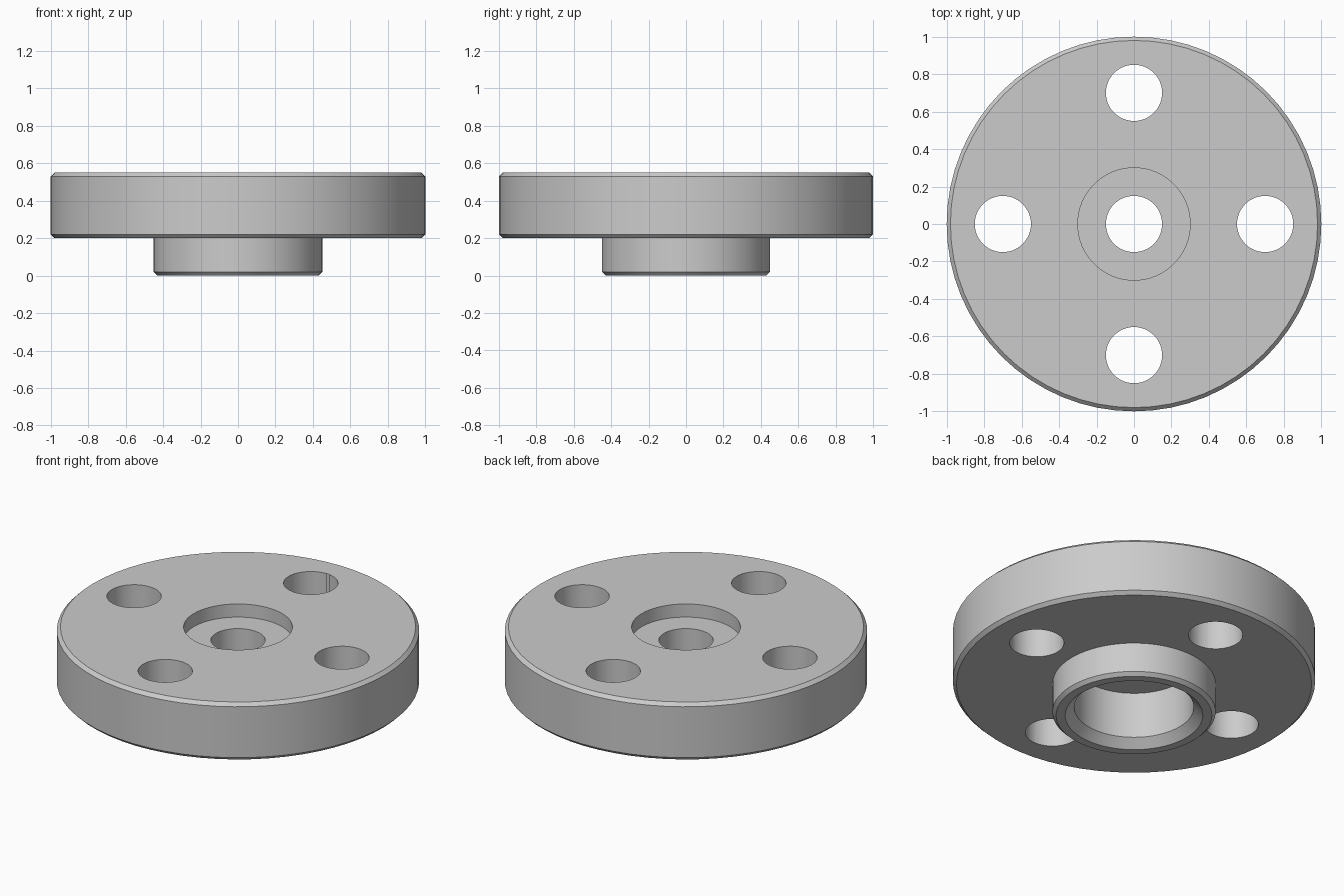
import bpy, bmesh, math

if "Cube" in bpy.data.objects:
    bpy.data.objects.remove(bpy.data.objects["Cube"])

SEGMENTS = 64

grey = bpy.data.materials.new("plain_grey")
grey.diffuse_color = (0.6, 0.6, 0.6, 1.0)
grey.use_nodes = True
grey.node_tree.nodes["Principled BSDF"].inputs["Base Color"].default_value = grey.diffuse_color


def lathe(name, profile):
    """Revolve a closed (radius, height) profile around z."""
    bm = bmesh.new()
    rings = []
    for i in range(SEGMENTS):
        a = 2 * math.pi * i / SEGMENTS
        rings.append([bm.verts.new((r * math.cos(a), r * math.sin(a), z)) for r, z in profile])
    n = len(profile)
    for i in range(SEGMENTS):
        p, q = rings[i], rings[(i + 1) % SEGMENTS]
        for j in range(n):
            k = (j + 1) % n
            bm.faces.new((p[j], q[j], q[k], p[k]))
    bmesh.ops.recalc_face_normals(bm, faces=bm.faces)
    mesh = bpy.data.meshes.new(name)
    bm.to_mesh(mesh)
    bm.free()
    obj = bpy.data.objects.new(name, mesh)
    bpy.context.collection.objects.link(obj)
    mesh.materials.append(grey)
    return obj


# Flange disc with hub, top counterbore, centre hole and chamfered lower bore
flange = lathe("hub_flange", [
    (0.15, 0.47), (0.30, 0.47), (0.30, 0.55),
    (0.98, 0.55), (1.00, 0.53), (1.00, 0.22), (0.98, 0.20),
    (0.45, 0.20), (0.45, 0.02), (0.43, 0.00),
    (0.38, 0.00), (0.33, 0.05), (0.33, 0.33), (0.15, 0.33),
])

# Four bolt holes
cutters = []
for i in range(4):
    a = i * math.pi / 2
    bpy.ops.mesh.primitive_cylinder_add(vertices=48, radius=0.15, depth=1.0,
                                        location=(0.7 * math.cos(a), 0.7 * math.sin(a), 0.4))
    cutter = bpy.context.object
    cutter.name = "bolt_hole_cutter"
    cutter.hide_render = True
    cutter.data.materials.append(grey)
    cutters.append(cutter)

bpy.ops.object.select_all(action='DESELECT')
bpy.context.view_layer.objects.active = flange
flange.select_set(True)
for cutter in cutters:
    mod = flange.modifiers.new("bolt_hole", 'BOOLEAN')
    mod.operation = 'DIFFERENCE'
    mod.solver = 'EXACT'
    mod.object = cutter
    bpy.ops.object.modifier_apply(modifier=mod.name)
for cutter in cutters:
    bpy.data.objects.remove(cutter, do_unlink=True)

# Smooth round walls, crisp chamfers and rims
bpy.ops.object.shade_smooth_by_angle(angle=math.radians(25))
